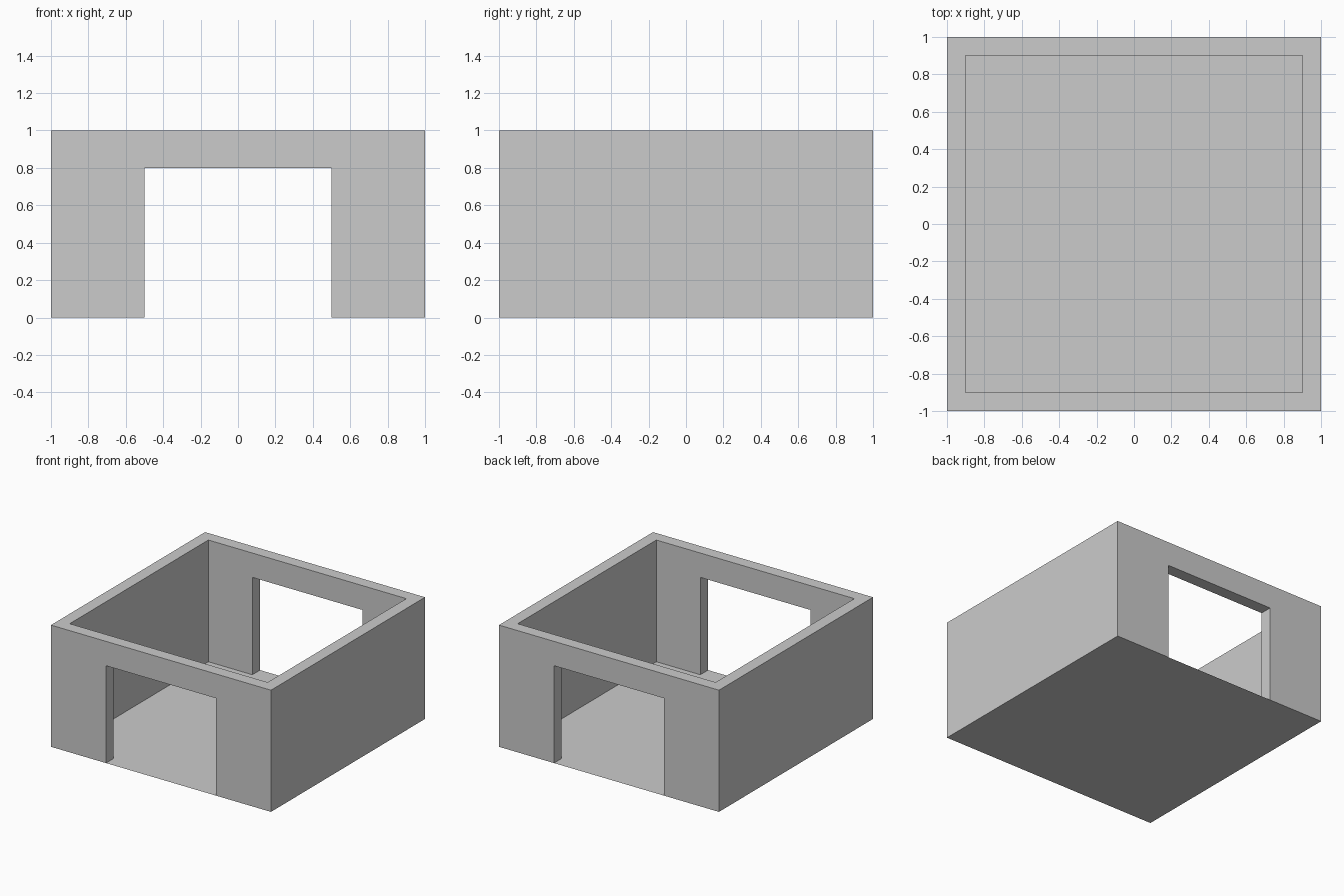
import bpy
import bmesh

if "Cube" in bpy.data.objects:
    bpy.data.objects.remove(bpy.data.objects["Cube"])


def box(name, size, z0, z1):
    bpy.ops.mesh.primitive_cube_add(size=1, location=(0, 0, (z0 + z1) / 2))
    obj = bpy.context.object
    obj.name = name
    obj.scale = (size[0], size[1], z1 - z0)
    bpy.ops.object.transform_apply(location=True, rotation=True, scale=True)
    return obj


def cut(target, cutter):
    cutter.hide_render = True
    mod = target.modifiers.new("cut", "BOOLEAN")
    mod.operation = "DIFFERENCE"
    mod.solver = "EXACT"
    mod.object = cutter
    bpy.context.view_layer.objects.active = target
    bpy.ops.object.modifier_apply(modifier=mod.name)
    bpy.data.objects.remove(cutter, do_unlink=True)


# Outer walls, hollowed to 0.1 thick with an open top
walls = box("walls", (2, 2), 0, 1)
cut(walls, box("room_cutter", (1.8, 1.8), -0.5, 1.5))

# Doorways through front and back walls
cut(walls, box("doorway_cutter", (1, 3), -0.5, 0.8))

# The floor sheet closes the underside, so drop the wall bottoms
bm = bmesh.new()
bm.from_mesh(walls.data)
bottoms = [f for f in bm.faces if all(abs(v.co.z) < 1e-4 for v in f.verts)]
bmesh.ops.delete(bm, geom=bottoms, context="FACES")
bm.to_mesh(walls.data)
bm.free()

# Thin floor sheet
bpy.ops.mesh.primitive_plane_add(size=2, location=(0, 0, 0))
bpy.context.object.name = "floor"
